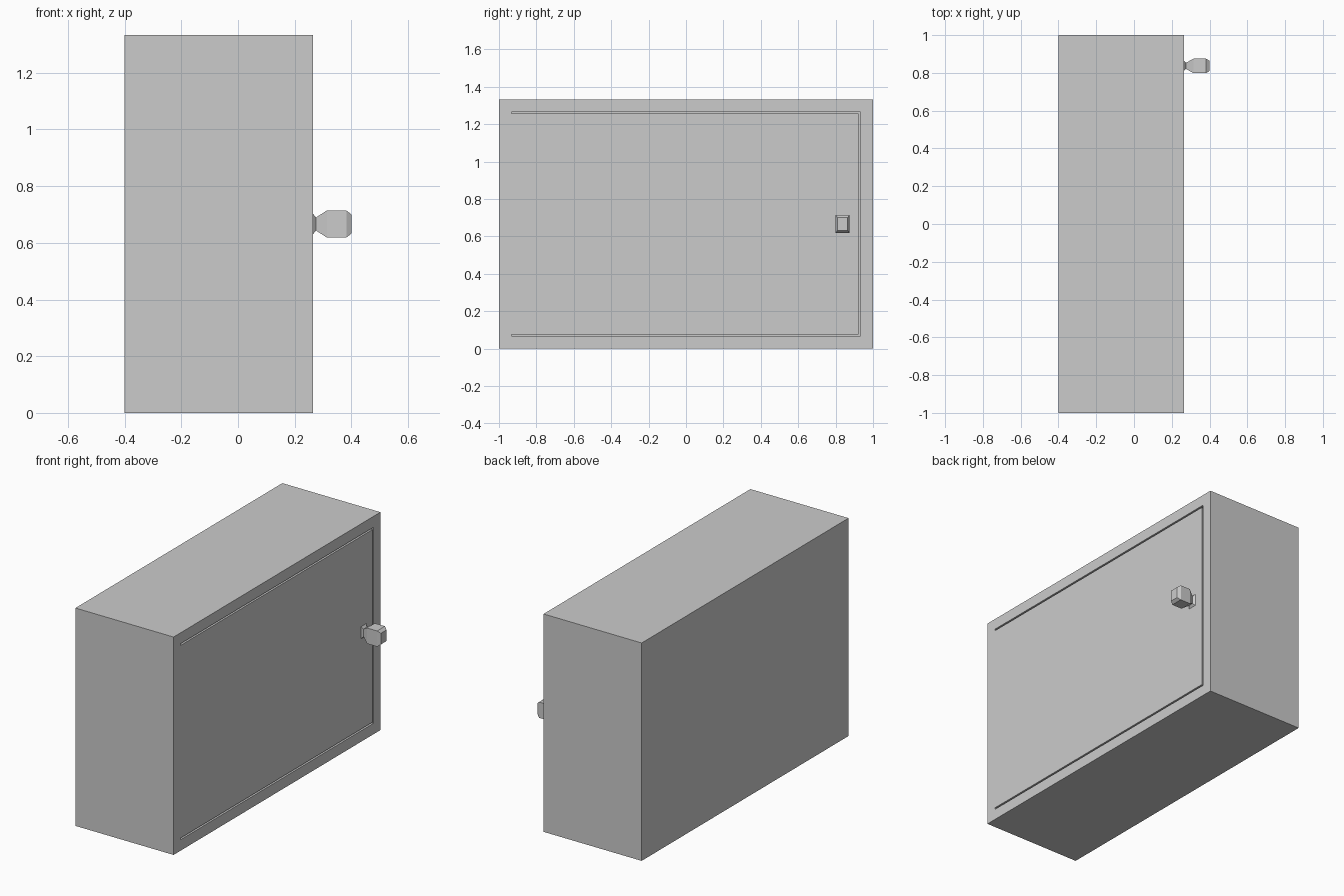
import bpy, bmesh

if "Cube" in bpy.data.objects:
    bpy.data.objects.remove(bpy.data.objects["Cube"])

X0, XF = -0.40, 0.264      # back and front planes of the cabinet
H, WALL, GAP = 1.333, 0.067, 0.01


def make_object(name, bm):
    bmesh.ops.recalc_face_normals(bm, faces=bm.faces[:])
    me = bpy.data.meshes.new(name)
    bm.to_mesh(me)
    bm.free()
    ob = bpy.data.objects.new(name, me)
    bpy.context.collection.objects.link(ob)
    return ob


def loft(name, rings, cy, cz, caps=(True, True)):
    """Skin rectangular rings (x, half_y, half_z) in order."""
    bm = bmesh.new()
    loops = [[bm.verts.new((x, cy + sy * hy, cz + sz * hz))
              for sy, sz in ((-1, -1), (1, -1), (1, 1), (-1, 1))]
             for x, hy, hz in rings]
    for a, b in zip(loops, loops[1:]):
        for i in range(4):
            j = (i + 1) % 4
            bm.faces.new((a[i], a[j], b[j], b[i]))
    if caps[0]:
        bm.faces.new(loops[0])
    if caps[1]:
        bm.faces.new(loops[-1])
    return make_object(name, bm)


# Hollow carcass: outer shell, front rim, then the recess
inner = (1 - WALL, H / 2 - WALL)
loft("cabinet_body", [(X0, 1, H / 2), (XF, 1, H / 2),
                      (XF, *inner), (X0 + WALL, *inner)], 0, H / 2)

# Flush door: hinged edge touches the frame, gap on the other three sides
half_y, half_z = inner[0] - GAP / 2, inner[1] - GAP
loft("door", [(XF - WALL, half_y, half_z), (XF, half_y, half_z)], -GAP / 2, H / 2)

# Faceted door knob: flared foot, narrow neck, chamfered block
loft("knob", [(XF, 0.027, 0.037), (XF + 0.011, 0.016, 0.023),
              (XF + 0.05, 0.038, 0.048), (0.382, 0.038, 0.048),
              (0.40, 0.027, 0.034)], 0.837, H / 2)
